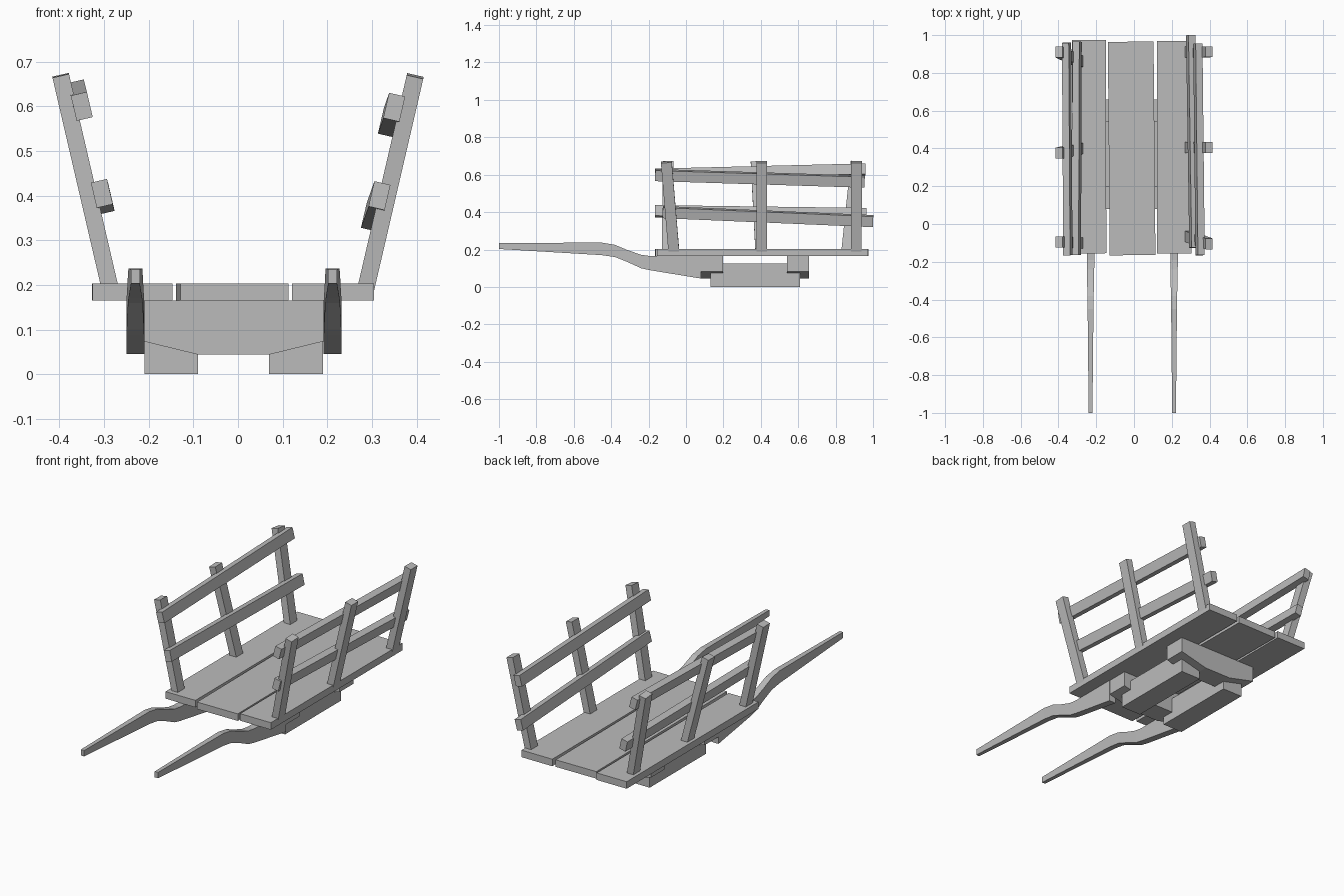
import bpy
import bmesh
from mathutils import Vector

cube = bpy.data.objects.get("Cube")
if cube:
    bpy.data.objects.remove(cube)

wood = bpy.data.materials.new("grey wood")
wood.use_nodes = True
wood.diffuse_color = (0.5, 0.5, 0.5, 1)
wood.node_tree.nodes["Principled BSDF"].inputs["Base Color"].default_value = (0.5, 0.5, 0.5, 1)


def loft(name, rings):
    """Skin a row of equal-sized rings and cap both ends."""
    bm = bmesh.new()
    loops = [[bm.verts.new(p) for p in ring] for ring in rings]
    n = len(loops[0])
    for a, b in zip(loops, loops[1:]):
        for i in range(n):
            j = (i + 1) % n
            bm.faces.new((a[i], a[j], b[j], b[i]))
    bm.faces.new(loops[0])
    bm.faces.new(loops[-1])
    bmesh.ops.recalc_face_normals(bm, faces=bm.faces)
    mesh = bpy.data.meshes.new(name)
    bm.to_mesh(mesh)
    bm.free()
    mesh.materials.append(wood)
    obj = bpy.data.objects.new(name, mesh)
    bpy.context.collection.objects.link(obj)
    return obj


def timber(name, start, end, across, width, height):
    """Straight square-cut timber between two points."""
    start, end = Vector(start), Vector(end)
    d = (end - start).normalized()
    a = Vector(across)
    a = (a - d * a.dot(d)).normalized()
    b = d.cross(a) * height / 2
    a = a * width / 2
    loft(name, [[p - a - b, p + a - b, p + a + b, p - a + b] for p in (start, end)])


X = (1, 0, 0)

# Floor planks
for name, x0, x1, y0, y1, w in (("right_plank", -0.236, -0.238, -0.155, 0.975, 0.179),
                                ("middle_plank", -0.0075, -0.0175, -0.165, 0.965, 0.242),
                                ("left_plank", 0.213, 0.213, -0.155, 0.97, 0.184)):
    timber(name, (x0, y0, 0.184), (x1, y1, 0.184), X, w, 0.038)

# Cross beams with sloping undersides
section = [(-0.25, 0.165), (-0.25, 0.083), (-0.09, 0.044),
           (0.07, 0.044), (0.23, 0.083), (0.23, 0.165)]
for name, y in (("front_cross_beam", 0.08), ("rear_cross_beam", 0.54)):
    loft(name, [[(x, y + t, z) for x, z in section] for t in (0, 0.118)])

# Runners under the beams
for name, x in (("right_runner", -0.15), ("left_runner", 0.13)):
    timber(name, (x, 0.13, 0.0625), (x, 0.61, 0.0625), X, 0.12, 0.125)

# Curved pull shafts: y, underside, top, width
shaft = [(-1, 0.203, 0.235, 0.02), (-0.45, 0.17, 0.237, 0.031),
         (-0.38, 0.16, 0.225, 0.033), (-0.31, 0.132, 0.196, 0.036),
         (-0.24, 0.1, 0.172, 0.039), (-0.19, 0.089, 0.165, 0.04),
         (0.08, 0.045, 0.165, 0.04)]
for name, x in (("right_shaft", -0.23), ("left_shaft", 0.212)):
    loft(name, [[(x - w / 2, y, lo), (x + w / 2, y, lo), (x + w / 2, y, hi), (x - w / 2, y, hi)]
                for y, lo, hi, w in shaft])

# Leaning posts: foot y and top y, front to back
posts = {"right": (-1, [(-0.1, -0.095), (0.4, 0.375), (0.86, 0.91)]),
         "left": (1, [(-0.065, -0.105), (0.405, 0.405), (0.91, 0.912)])}
for side, (s, feet) in posts.items():
    for place, (foot, top) in zip(("front", "middle", "rear"), feet):
        timber(f"{side}_{place}_post", (s * 0.286, foot, 0.19), (s * 0.397, top, 0.668),
               (1, 0, -s * 0.232), 0.038, 0.058)

# Side rails on the inner faces of the posts
rails = (("right_upper_rail", -1, (0.35, -0.165, 0.6), (0.357, 0.96, 0.628)),
         ("right_lower_rail", -1, (0.305, -0.165, 0.405), (0.301, 0.965, 0.39)),
         ("left_upper_rail", 1, (0.35, -0.165, 0.598), (0.338, 0.955, 0.563)),
         ("left_lower_rail", 1, (0.317, -0.125, 0.4), (0.3, 1.0, 0.352)))
for name, s, a, b in rails:
    timber(name, (s * a[0], a[1], a[2]), (s * b[0], b[1], b[2]),
           (1, 0, -s * 0.232), 0.037, 0.058)
